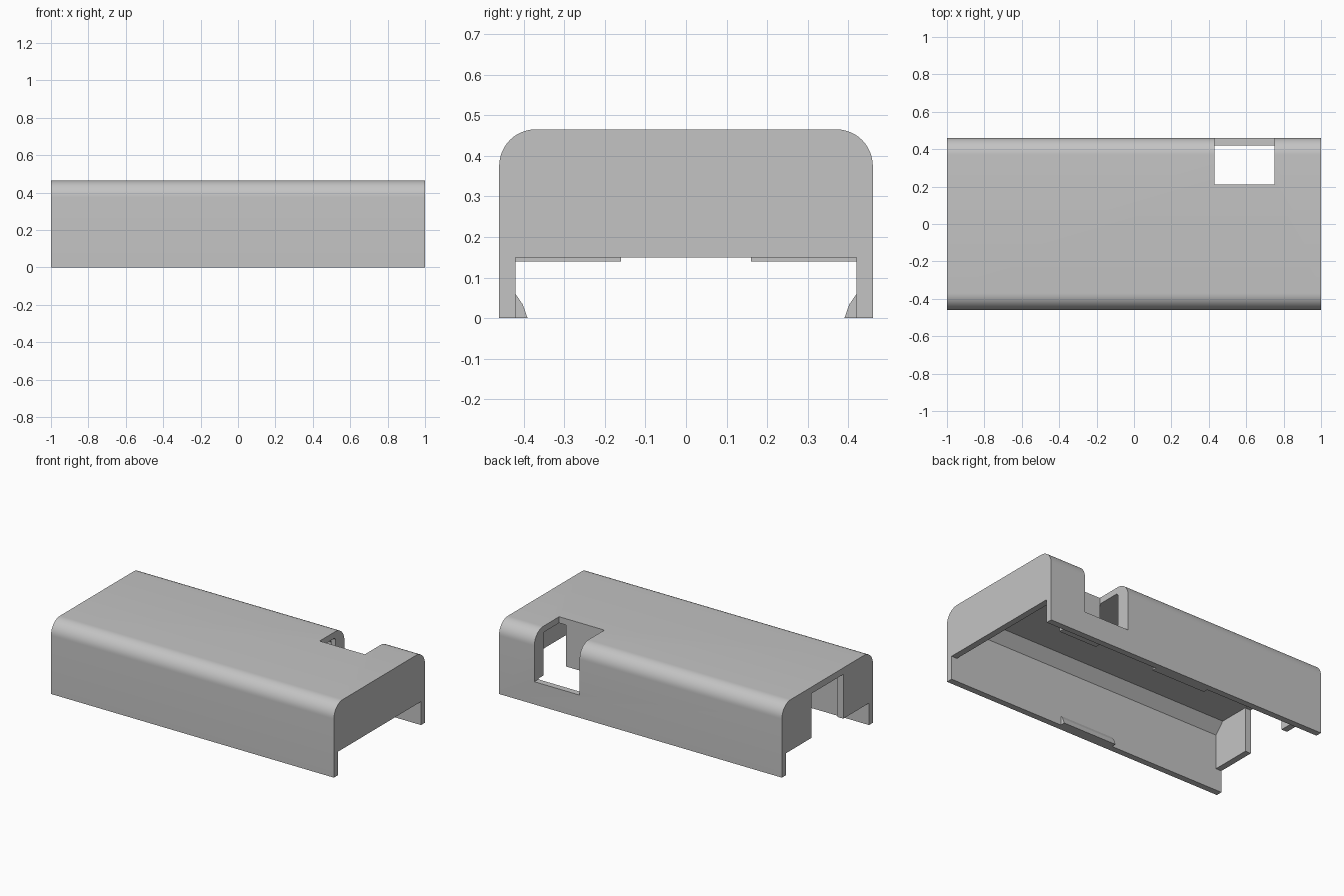
import bpy, bmesh, math

cube = bpy.data.objects.get("Cube")
if cube:
    bpy.data.objects.remove(cube, do_unlink=True)

grey = bpy.data.materials.new("plain grey")
grey.use_nodes = True
colour = (0.55, 0.55, 0.55, 1)
grey.diffuse_color = colour
grey.node_tree.nodes["Principled BSDF"].inputs["Base Color"].default_value = colour

HALF_Y, HEIGHT, WALL, RADIUS = 0.46, 0.465, 0.04, 0.09
IN_Y, CEILING, IN_X = HALF_Y - WALL, HEIGHT - WALL, 1 - WALL


def prism(name, profile, x0, x1):
    """Extrude a (y, z) profile along x."""
    bm = bmesh.new()
    face = bm.faces.new([bm.verts.new((x0, y, z)) for y, z in profile])
    ext = bmesh.ops.extrude_face_region(bm, geom=[face])
    verts = [g for g in ext["geom"] if isinstance(g, bmesh.types.BMVert)]
    bmesh.ops.translate(bm, vec=(x1 - x0, 0, 0), verts=verts)
    bmesh.ops.recalc_face_normals(bm, faces=bm.faces)
    mesh = bpy.data.meshes.new(name)
    bm.to_mesh(mesh)
    bm.free()
    mesh.materials.append(grey)
    obj = bpy.data.objects.new(name, mesh)
    bpy.context.collection.objects.link(obj)
    return obj


def box(name, x0, x1, y0, y1, z0, z1):
    return prism(name, [(y0, z0), (y1, z0), (y1, z1), (y0, z1)], x0, x1)


def activate(obj):
    bpy.ops.object.select_all(action="DESELECT")
    obj.select_set(True)
    bpy.context.view_layer.objects.active = obj


def cut(obj, cutter):
    cutter.hide_render = True
    mod = obj.modifiers.new("cut", "BOOLEAN")
    mod.operation, mod.solver, mod.object = "DIFFERENCE", "EXACT", cutter
    activate(obj)
    bpy.ops.object.modifier_apply(modifier=mod.name)
    bpy.data.objects.remove(cutter, do_unlink=True)


# Outer body with rounded long top edges
arc = [(HALF_Y - RADIUS + RADIUS * math.cos(a), HEIGHT - RADIUS + RADIUS * math.sin(a))
       for a in (math.pi / 2 * i / 12 for i in range(13))]
half = [(HALF_Y, 0)] + arc
shell = prism("cover_shell", half + [(-y, z) for y, z in reversed(half)], -1, 1)

# Hollow inside with bevelled ceiling corners
inner = [(IN_Y, -0.1), (IN_Y, 0.36), (0.36, CEILING)]
cut(shell, prism("cavity", inner + [(-y, z) for y, z in reversed(inner)], -IN_X, IN_X))

# Open ends: low gap at each end, tall doorway at the left-hand one
cut(shell, box("right_gap", 0.9, 1.1, -IN_Y, IN_Y, -0.1, 0.15))
cut(shell, box("left_gap", -1.1, -0.9, -IN_Y, IN_Y, -0.1, 0.14))
cut(shell, box("doorway", -1.1, -0.9, -0.16, 0.16, -0.1, CEILING - 0.002))

# Port notch through the roof and rear wall
cut(shell, box("port_notch", 0.43, 0.75, 0.21, 0.6, 0.145, 0.6))
activate(shell)
bpy.ops.object.shade_smooth_by_angle(angle=math.radians(30))

# Ribs beside the notch and a hanging inner wall
for name, x in (("port_rib_inner", 0.40), ("port_rib_outer", 0.75)):
    box(name, x, x + 0.03, 0.37, IN_Y + 0.01, 0.15, CEILING + 0.01)
box("port_inner_wall", 0.43, 0.70, 0.175, 0.21, 0.16, CEILING + 0.01)

# Snap clips on the lower inside of both long walls
for name, s in (("front_clip", -1), ("rear_clip", 1)):
    prism(name, [(s * y, z) for y, z in
                 ((IN_Y + 0.01, 0), (0.39, 0), (0.402, 0.034), (IN_Y, 0.06), (IN_Y + 0.01, 0.06))],
          -0.19, 0.19)
